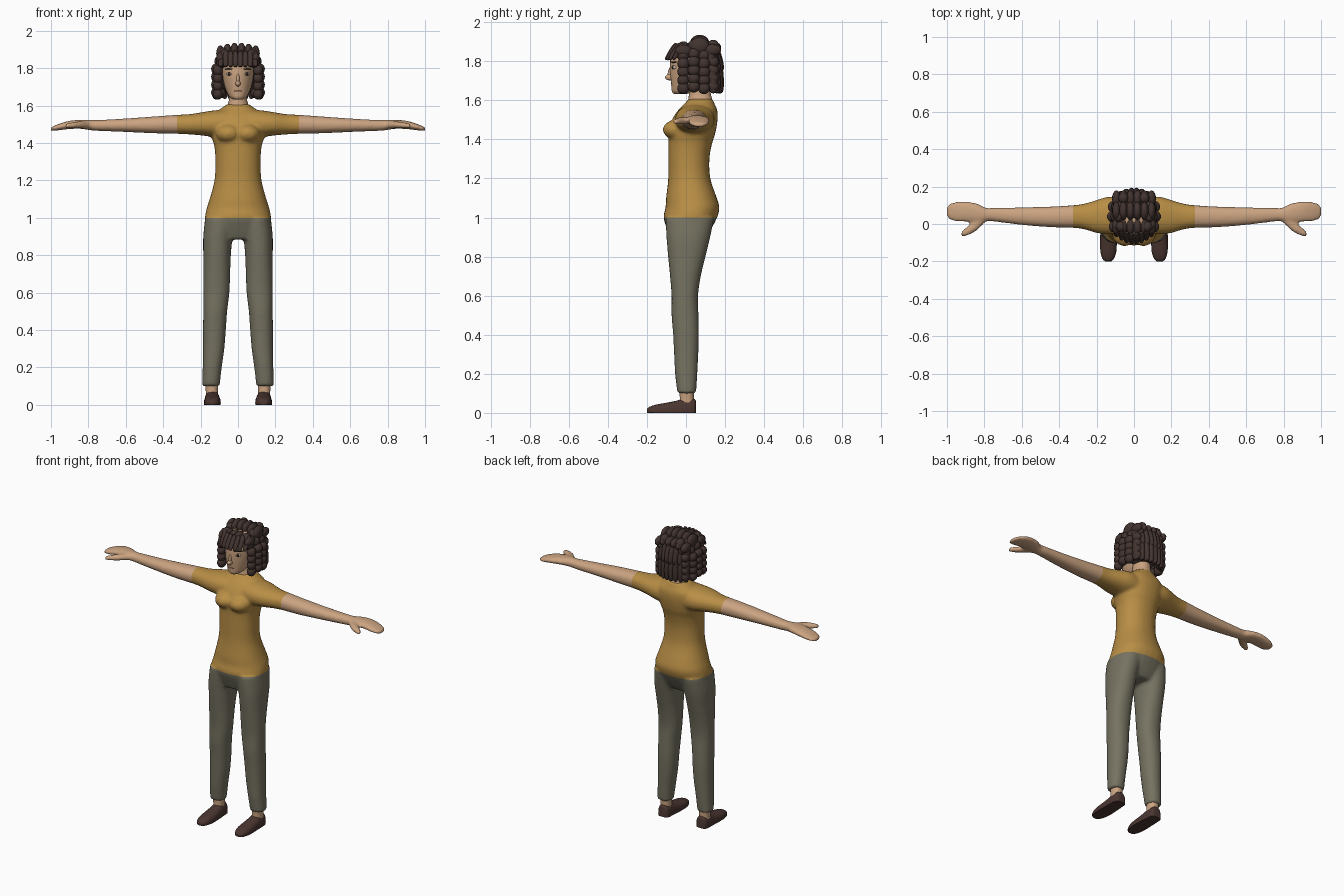
import bpy, bmesh, math
from mathutils import Vector, Matrix

if "Cube" in bpy.data.objects:
    bpy.data.objects.remove(bpy.data.objects["Cube"])


def material(name, rgb):
    m = bpy.data.materials.new(name)
    m.diffuse_color = (*rgb, 1)
    m.use_nodes = True
    m.node_tree.nodes["Principled BSDF"].inputs["Base Color"].default_value = m.diffuse_color
    return m


SKIN = material("skin", (0.60, 0.37, 0.22))
SHIRT = material("mustard_shirt", (0.48, 0.27, 0.06))
PANTS = material("grey_green_pants", (0.18, 0.17, 0.12))
HAIR = material("dark_brown_hair", (0.055, 0.034, 0.029))
SHOE = material("brown_shoe", (0.068, 0.036, 0.030))
WHITE = material("eye_white", (0.6, 0.55, 0.5))
DARK = material("eye_dark", (0.025, 0.015, 0.012))
LIP = material("lip", (0.50, 0.27, 0.17))


def smooth_rings(rings, steps=4):
    """Catmull-Rom interpolation through the section list."""
    out, n = [], len(rings)
    for i in range(n - 1):
        p = [rings[max(0, min(n - 1, i + k))] for k in (-1, 0, 1, 2)]
        for s in range(steps):
            t = s / steps
            out.append([0.5 * (2 * b + (c - a) * t + (2 * a - 5 * b + 4 * c - d) * t * t
                               + (3 * b - a - 3 * c + d) * t ** 3) for a, b, c, d in zip(*p)])
    return out + [list(rings[-1])]


def loft(bm, rings, axis, side=1, power=2.2, segs=28):
    """Rings are (position, centre a, centre b, radius a, radius b)."""
    loops = []
    for t, ca, cb, ra, rb in smooth_rings(rings):
        loop = []
        for k in range(segs):
            u = 2 * math.pi * k / segs
            c, s = math.cos(u), math.sin(u)
            a = ca + ra * math.copysign(abs(c) ** (2 / power), c)
            b = cb + rb * math.copysign(abs(s) ** (2 / power), s)
            x, y, z = {"x": (t, a, b), "y": (a, t, b), "z": (a, b, t)}[axis]
            loop.append(bm.verts.new((side * x, y, max(z, 0))))
        loops.append(loop)
    for p, q in zip(loops, loops[1:]):
        for k in range(segs):
            j = (k + 1) % segs
            bm.faces.new((p[k], p[j], q[j], q[k]))
    bm.faces.new(loops[0])
    bm.faces.new(loops[-1])


def lump(bm, pos, radii, rot=(0, 0, 0), blunt=False, segs=14):
    """Ellipsoid, optionally with blunt ends along its local z."""
    verts = bmesh.ops.create_uvsphere(bm, u_segments=segs, v_segments=10, radius=1)["verts"]
    turn = (Matrix.Rotation(rot[2], 3, "Z") @ Matrix.Rotation(rot[1], 3, "Y")
            @ Matrix.Rotation(rot[0], 3, "X"))
    for v in verts:
        c = v.co.copy()
        if blunt:
            f = max(c.xy.length, 0.2) ** -0.5
            c.x, c.y = c.x * f, c.y * f
        v.co = Vector(pos) + turn @ Vector([a * b for a, b in zip(c, radii)])


def finish(bm, name, mat):
    bmesh.ops.recalc_face_normals(bm, faces=bm.faces[:])
    me = bpy.data.meshes.new(name)
    for f in bm.faces:
        f.smooth = True
    bm.to_mesh(me)
    bm.free()
    ob = bpy.data.objects.new(name, me)
    bpy.context.collection.objects.link(ob)
    if mat:
        me.materials.append(mat)
        bpy.context.view_layer.objects.active = ob
        bpy.ops.object.select_all(action="DESELECT")
        ob.select_set(True)
        bpy.ops.object.shade_smooth_by_angle(angle=math.radians(50))
    return ob


def spread(lo, hi, n):
    return [lo + (hi - lo) * i / (n - 1) for i in range(n)]


# Clothed body: torso, bust, arms, hands and legs fused into one skin
bm = bmesh.new()
loft(bm, [(.885, 0, .01, .13, .085), (.93, 0, .015, .175, .108), (1.0, 0, .022, .177, .137),
          (1.05, 0, .033, .168, .138), (1.1, 0, .028, .152, .13), (1.2, 0, .017, .126, .108),
          (1.3, 0, .015, .121, .105), (1.38, 0, .022, .126, .112), (1.43, 0, .03, .14, .12),
          (1.5, 0, .045, .15, .117), (1.55, 0, .06, .14, .1), (1.585, 0, .07, .09, .075),
          (1.608, 0, .075, .06, .063)], "z")
arm = [(.06, .045, 1.50, .10, .08), (.14, .045, 1.503, .10, .07), (.2, .04, 1.502, .088, .061),
       (.26, .04, 1.5, .07, .054), (.32, .04, 1.5, .061, .051), (.45, .038, 1.497, .055, .045),
       (.6, .042, 1.495, .047, .036), (.75, .05, 1.494, .037, .029), (.79, .05, 1.496, .036, .028),
       (.84, .058, 1.5, .052, .024), (.9, .066, 1.497, .055, .022), (.95, .066, 1.487, .053, .018),
       (.985, .066, 1.478, .043, .013), (1.002, .066, 1.474, .026, .009)]
thumb = [(.79, .045, 1.495, .03, .02), (.84, .002, 1.497, .036, .019),
         (.88, -.03, 1.495, .028, .017), (.925, -.056, 1.49, .014, .012)]
leg = [(1.0, .09, .02, .085, .125), (.9, .107, .012, .079, .112), (.8, .112, .004, .074, .096),
       (.7, .114, -.003, .072, .079), (.6, .116, -.006, .070, .068), (.5, .122, -.005, .064, .069),
       (.4, .126, 0, .061, .066), (.3, .13, .001, .057, .062), (.2, .138, .001, .051, .057),
       (.1, .145, .004, .047, .048)]
for s in (1, -1):
    loft(bm, arm, "x", s)
    loft(bm, thumb, "x", s)
    loft(bm, leg, "z", s)
    lump(bm, (s * .05, -.045, 1.45), (.07, .075, .052))
source = finish(bm, "body_source", None)
mod = source.modifiers.new("fuse", "REMESH")
mod.mode, mod.voxel_size = "VOXEL", 0.009
mod = source.modifiers.new("relax", "SMOOTH")
mod.factor, mod.iterations = 0.5, 6
fused = bpy.data.meshes.new_from_object(
    source.evaluated_get(bpy.context.evaluated_depsgraph_get()))
bpy.data.objects.remove(source)

# Cut clean waist and sleeve lines, then colour each zone
WAIST, SLEEVE = 1.0, 0.325
bm = bmesh.new()
bm.from_mesh(fused)
for co, no in (((0, 0, WAIST), (0, 0, 1)), ((SLEEVE, 0, 0), (1, 0, 0)), ((-SLEEVE, 0, 0), (1, 0, 0))):
    bmesh.ops.bisect_plane(bm, geom=bm.verts[:] + bm.edges[:] + bm.faces[:], dist=1e-5,
                           plane_co=co, plane_no=no)
body = finish(bm, "clothed_body", None)
for m in (SHIRT, PANTS, SKIN):
    body.data.materials.append(m)
for p in body.data.polygons:
    p.material_index = 1 if p.center.z < WAIST else 2 if abs(p.center.x) > SLEEVE else 0

# Ankles and shoes
for s, label in ((1, "left"), (-1, "right")):
    bm = bmesh.new()
    loft(bm, [(.05, .14, .004, .032, .036), (.085, .14, .004, .033, .036),
              (.13, .142, .004, .036, .038)], "z", s)
    finish(bm, label + "_ankle", SKIN)
    bm = bmesh.new()
    loft(bm, [(.05, .138, .012, .022, .05), (.038, .138, .012, .036, .062),
              (-.01, .138, .012, .041, .062), (-.05, .137, .012, .043, .05),
              (-.1, .137, .01, .045, .042), (-.15, .137, .01, .042, .033),
              (-.185, .138, .009, .031, .023), (-.2, .138, .009, .016, .012)], "y", s, 2.5)
    finish(bm, label + "_shoe", SHOE)

# Neck and head
bm = bmesh.new()
loft(bm, [(1.57, 0, .075, .066, .066), (1.61, 0, .073, .054, .06), (1.64, 0, .07, .048, .056),
          (1.72, 0, .065, .05, .056)], "z")
finish(bm, "neck", SKIN)
bm = bmesh.new()
loft(bm, [(1.632, 0, -.03, .022, .03), (1.645, 0, -.015, .044, .057), (1.68, 0, .005, .064, .08),
          (1.72, 0, .02, .076, .1), (1.77, 0, .03, .084, .113), (1.82, 0, .035, .085, .113),
          (1.86, 0, .042, .075, .095), (1.885, 0, .045, .05, .06)], "z", power=2)
lump(bm, (0, -.083, 1.718), (.014, .024, .016))
lump(bm, (0, -.079, 1.742), (.009, .014, .035), (-.2, 0, 0))
finish(bm, "head", SKIN)

# Face details
for s, label in ((1, "left"), (-1, "right")):
    for part, pos, size, mat in (
            ("eyeball", (.047, -.062, 1.769), (.016, .008, .009), WHITE),
            ("iris", (.047, -.066, 1.769), (.010, .006, .009), DARK),
            ("eyebrow", (.05, -.064, 1.796), (.026, .006, .004), HAIR)):
        bm = bmesh.new()
        lump(bm, (s * pos[0], pos[1], pos[2]), size, (0, 0, s * .65))
        finish(bm, label + "_" + part, mat)
bm = bmesh.new()
lump(bm, (0, -.072, 1.678), (.021, .006, .004))
finish(bm, "mouth", LIP)

# Hair: core volume covered with rope-like locks
bm = bmesh.new()
lump(bm, (0, .078, 1.775), (.116, .1, .125), segs=24)
for s in (1, -1):
    for y, x in ((-.014, .108), (.04, .117), (.092, .113), (.138, .092)):
        for k in range(6):
            z = 1.662 + k * .042 + (.008 if y in (.04, .138) else 0)
            lump(bm, (s * (x - .018 * max(0, k - 3)), y, z), (.027, .031, .03), (.3, 0, 0))
# crown rows running front to back
for x in spread(-.094, .094, 6):
    drop = 1.6 * x * x
    for y, z, ry, rz in ((-.012, 1.868, .045, .03), (.07, 1.893, .05, .043), (.135, 1.872, .045, .03)):
        lump(bm, (x, y, z - drop), (.023, ry, rz))
# back locks
for x in spread(-.1, .1, 8):
    y = .172 - 3.5 * x * x
    lump(bm, (x, y, 1.715), (.018, .022, .08), (.05, 0, 0), True)
    lump(bm, (x * .95, y - .008, 1.81), (.019, .024, .065), (.25, 0, 0), True)
finish(bm, "hair", HAIR)

# Fringe
bm = bmesh.new()
for x in spread(-.092, .092, 8):
    lump(bm, (x, -.078 + 4.5 * x * x, 1.849), (.015, .012, .05), (-.55, 0, 0), True)
finish(bm, "fringe", HAIR)
